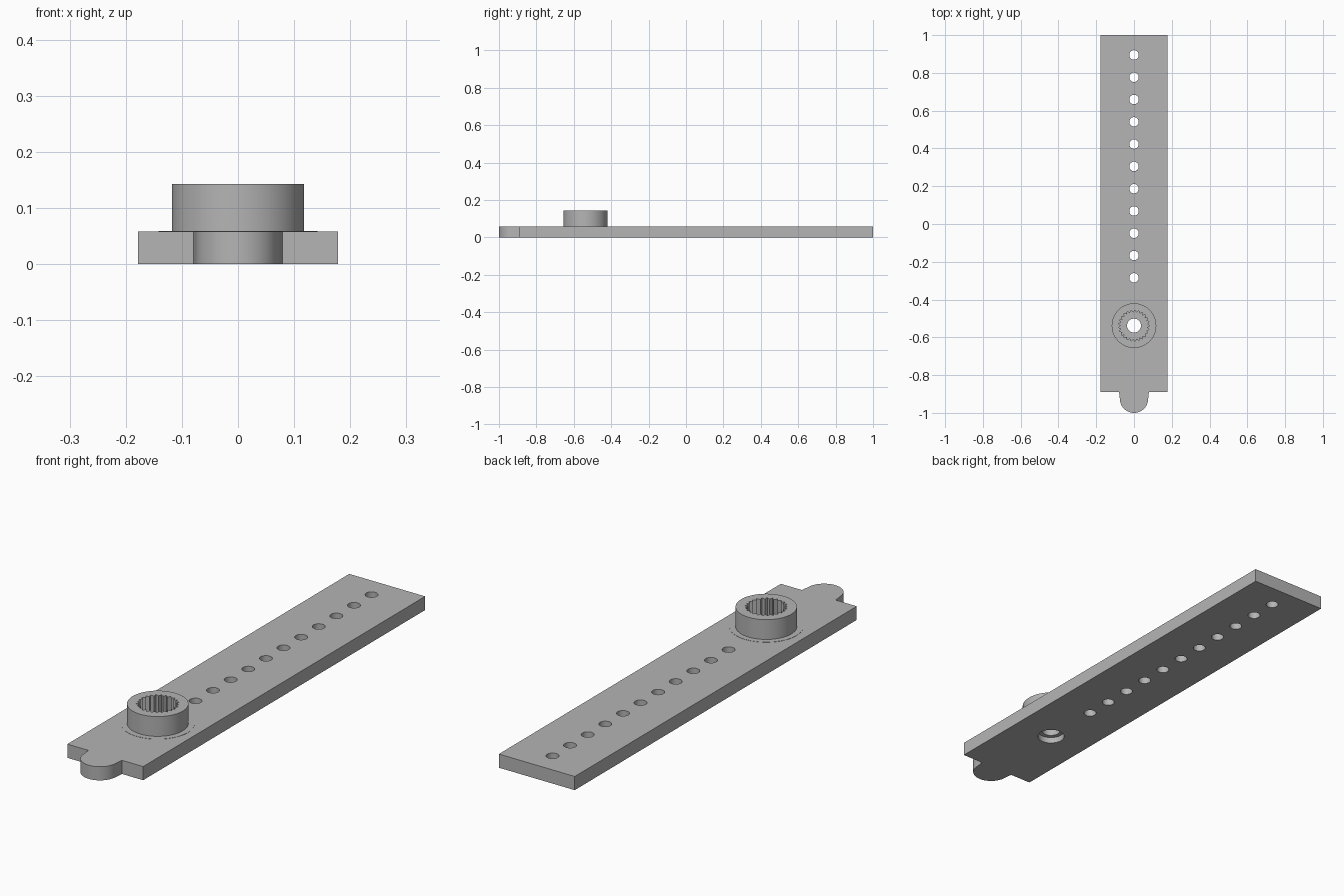
import bpy, bmesh, math

cube = bpy.data.objects.get("Cube")
if cube:
    bpy.data.objects.remove(cube, do_unlink=True)

grey = bpy.data.materials.new("plain grey")
grey.use_nodes = True
GREY = (0.46, 0.46, 0.46, 1)
grey.diffuse_color = GREY
grey.node_tree.nodes["Principled BSDF"].inputs["Base Color"].default_value = GREY

PLATE_TOP = 0.058
BOSS_Y = -0.538


def prism(name, outline, z0, z1):
    """Extrude a counter-clockwise outline from z0 to z1."""
    bm = bmesh.new()
    base = bm.faces.new([bm.verts.new((x, y, z0)) for x, y in outline])
    top = bmesh.ops.extrude_face_region(bm, geom=[base])["geom"]
    verts = [v for v in top if isinstance(v, bmesh.types.BMVert)]
    bmesh.ops.translate(bm, verts=verts, vec=(0, 0, z1 - z0))
    bmesh.ops.recalc_face_normals(bm, faces=bm.faces)
    mesh = bpy.data.meshes.new(name)
    bm.to_mesh(mesh)
    bm.free()
    mesh.materials.append(grey)
    obj = bpy.data.objects.new(name, mesh)
    bpy.context.collection.objects.link(obj)
    return obj


def circle(y, r, n=64, valley=None):
    """Round outline; with a valley radius it alternates into teeth."""
    pts = []
    for i in range(n):
        a = math.tau * i / n
        rad = valley if valley and i % 2 else r
        pts.append((rad * math.cos(a), y + rad * math.sin(a)))
    return pts


def combine(obj, other, operation):
    mod = obj.modifiers.new(operation.lower(), "BOOLEAN")
    mod.operation = operation
    mod.solver = "EXACT"
    mod.object = other
    other.hide_render = True
    bpy.context.view_layer.update()
    bpy.context.view_layer.objects.active = obj
    bpy.ops.object.modifier_apply(modifier=mod.name)
    bpy.data.objects.remove(other, do_unlink=True)


def smooth(obj):
    bpy.ops.object.select_all(action="DESELECT")
    obj.select_set(True)
    bpy.context.view_layer.objects.active = obj
    bpy.ops.object.shade_smooth_by_angle(angle=math.radians(30))


# Plate outline with a rounded tab at the front
W, END, TAB = 0.178, -0.89, 0.075
tab = [(TAB * math.cos(a), -1 + TAB + TAB * math.sin(a))
       for a in (math.pi + math.pi * i / 24 for i in range(25))]
outline = [(W, 1), (-W, 1), (-W, END), (-TAB - 0.004, END)] + tab
outline += [(TAB + 0.004, END), (W, END)]
plate = prism("plate", outline, 0, PLATE_TOP)

# Row of small holes
for i in range(11):
    y = 0.895 - 0.118 * i
    combine(plate, prism("hole_cutter", circle(y, 0.025, 32), -0.1, 0.2), "DIFFERENCE")

# Screw hole with a recess underneath
combine(plate, prism("screw_cutter", circle(BOSS_Y, 0.037, 48), -0.1, 0.2), "DIFFERENCE")
combine(plate, prism("recess_cutter", circle(BOSS_Y, 0.055, 48), -0.1, 0.026), "DIFFERENCE")
smooth(plate)

# Boss with a thin foot and a toothed socket
boss = prism("boss", circle(BOSS_Y, 0.118), 0.045, 0.143)
foot = prism("boss_foot", circle(BOSS_Y, 0.142), 0.05, PLATE_TOP + 0.001)
combine(boss, foot, "UNION")
socket = prism("socket_cutter", circle(BOSS_Y, 0.083, 50, 0.07), 0.03, 0.2)
combine(boss, socket, "DIFFERENCE")
smooth(boss)
